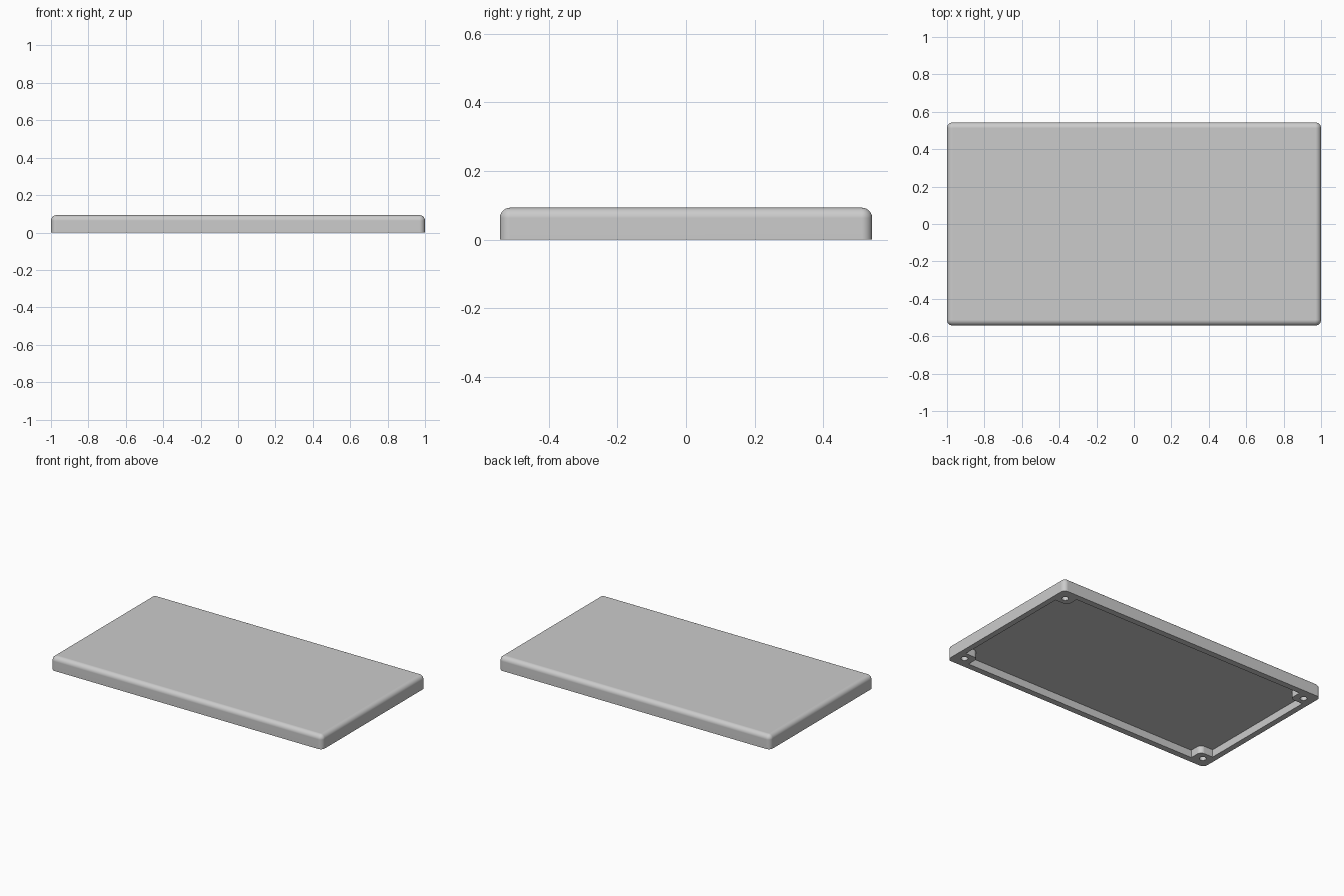
import bpy
import bmesh
from math import sin, cos, pi

if "Cube" in bpy.data.objects:
    bpy.data.objects.remove(bpy.data.objects["Cube"], do_unlink=True)

HX, HY, HEIGHT = 1.0, 0.543, 0.093      # outer half sizes and height
FILLET, STEPS = 0.03, 8                 # rounding of corners and top edge
INNER_X, INNER_Y = 0.962, 0.502         # inside of the rim wall
BOSS_X, BOSS_Y, BOSS_R = 0.868, 0.416, 0.03
DEPTH = 0.05                            # depth of the underside recess
HOLE_X, HOLE_Y, HOLE_R, HOLE_DEPTH = 0.929, 0.468, 0.021, 0.06


def arc(cx, cy, r, start, end, steps=STEPS):
    return [(cx + r * cos(start + (end - start) * i / steps),
             cy + r * sin(start + (end - start) * i / steps))
            for i in range(steps + 1)]


def mirror_quadrant(points):
    """Closed counter-clockwise outline from its +x +y quarter."""
    flipped = points[::-1]
    return (points + [(-x, y) for x, y in flipped]
            + [(-x, -y) for x, y in points] + [(x, -y) for x, y in flipped])


def loft(bm, rings):
    """Closed solid through a stack of (outline, z) rings."""
    loops = [[bm.verts.new((x, y, z)) for x, y in pts] for pts, z in rings]
    for a, b in zip(loops, loops[1:]):
        for i in range(len(a)):
            j = (i + 1) % len(a)
            bm.faces.new((a[i], a[j], b[j], b[i]))
    bm.faces.new(loops[0][::-1])
    bm.faces.new(loops[-1])


def make_object(name, bm):
    mesh = bpy.data.meshes.new(name)
    bm.to_mesh(mesh)
    bm.free()
    obj = bpy.data.objects.new(name, mesh)
    bpy.context.collection.objects.link(obj)
    return obj


grey = bpy.data.materials.new("plain grey")
grey.use_nodes = True
colour = (0.6, 0.6, 0.6, 1.0)
grey.diffuse_color = colour
grey.node_tree.nodes["Principled BSDF"].inputs["Base Color"].default_value = colour

# Lid: rounded slab, with the top edge rolled over in a quarter circle
rings = []
for i in range(-1, STEPS + 1):
    angle = max(i, 0) / STEPS * pi / 2
    inset = FILLET * (1 - cos(angle))
    z = 0.0 if i < 0 else HEIGHT - FILLET + FILLET * sin(angle)
    radius = max(FILLET - inset, 0.001)
    quarter = arc(HX - inset - radius, HY - inset - radius, radius, 0, pi / 2)
    rings.append((mirror_quadrant(quarter), z))
bm = bmesh.new()
loft(bm, rings)
lid = make_object("lid", bm)
lid.data.materials.append(grey)

# Recess cutter: leaves a rim wall and a rounded square boss in each corner
bm = bmesh.new()
boss_corner = arc(BOSS_X + BOSS_R, BOSS_Y + BOSS_R, BOSS_R, 1.5 * pi, pi)
quarter = [(INNER_X, BOSS_Y)] + boss_corner + [(BOSS_X, INNER_Y)]
outline = mirror_quadrant(quarter)
loft(bm, [(outline, -0.05), (outline, DEPTH)])

# Screw hole cutters, one through each boss
for sx in (-1, 1):
    for sy in (-1, 1):
        circle = arc(sx * HOLE_X, sy * HOLE_Y, HOLE_R, 0, 2 * pi, 24)[:-1]
        loft(bm, [(circle, -0.05), (circle, HOLE_DEPTH)])
cutter = make_object("underside_cutter", bm)
cutter.hide_render = True

# Cut the underside, then discard the cutter
bpy.context.view_layer.objects.active = lid
bpy.ops.object.select_all(action='DESELECT')
lid.select_set(True)
cut = lid.modifiers.new("underside", 'BOOLEAN')
cut.operation = 'DIFFERENCE'
cut.solver = 'EXACT'
cut.object = cutter
bpy.ops.object.modifier_apply(modifier=cut.name)
bpy.data.objects.remove(cutter, do_unlink=True)

# Smooth fillets, flat large faces
bpy.ops.object.shade_smooth_by_angle(angle=pi / 6)
flat = lid.modifiers.new("flat_faces", 'WEIGHTED_NORMAL')
flat.keep_sharp = True
